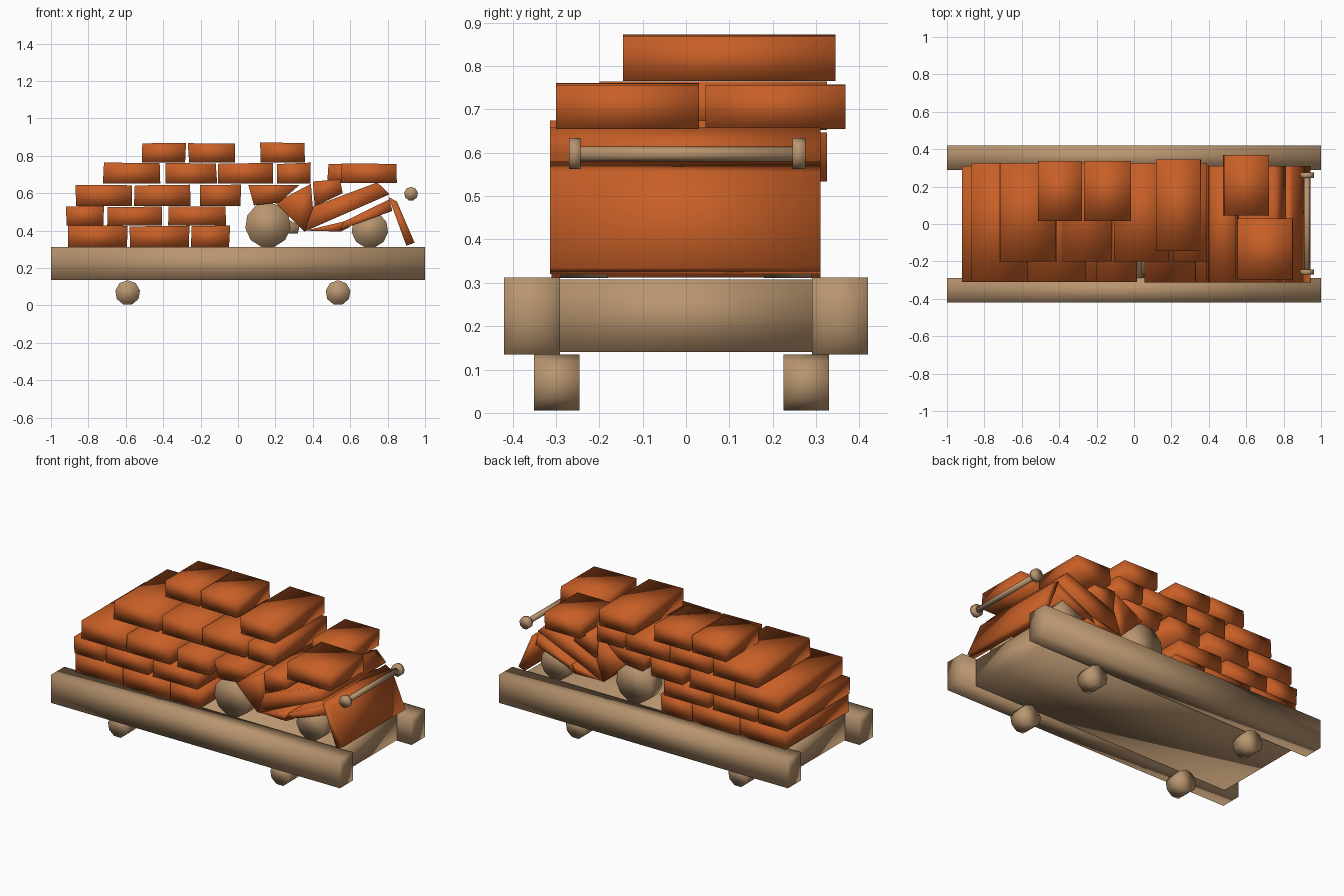
import bpy, bmesh, math, random
from mathutils import Matrix, Vector

random.seed(4)
if "Cube" in bpy.data.objects:
    bpy.data.objects.remove(bpy.data.objects["Cube"], do_unlink=True)


def material(name, rgb):
    m = bpy.data.materials.new(name)
    m.use_nodes = True
    m.diffuse_color = (*rgb, 1)
    m.node_tree.nodes["Principled BSDF"].inputs["Base Color"].default_value = (*rgb, 1)
    return m


BRICK = material("brick orange", (0.58, 0.115, 0.02))
WOOD = material("tan wood", (0.48, 0.30, 0.16))


def finish(name, bm, mat):
    bmesh.ops.recalc_face_normals(bm, faces=bm.faces[:])
    mesh = bpy.data.meshes.new(name)
    bm.to_mesh(mesh)
    bm.free()
    mesh.materials.append(mat)
    for p in mesh.polygons:
        p.use_smooth = True
    ob = bpy.data.objects.new(name, mesh)
    bpy.context.collection.objects.link(ob)
    return ob


def prism(name, profile, y0, y1, mat):
    """Extrude an x-z profile along y."""
    bm = bmesh.new()
    face = bm.faces.new([bm.verts.new((x, y0, z)) for x, z in profile])
    new = bmesh.ops.extrude_face_region(bm, geom=[face])["geom"]
    moved = [v for v in new if isinstance(v, bmesh.types.BMVert)]
    bmesh.ops.translate(bm, verts=moved, vec=(0, y1 - y0, 0))
    return finish(name, bm, mat)


def box(name, x0, x1, y0, y1, z0, z1, mat, wobble=0.0):
    def w():
        return random.uniform(-wobble, wobble)
    pts = [(x0 + w(), z0), (x1 + w(), z0), (x1 + w(), z1 + w()), (x0 + w(), z1 + w())]
    return prism(name, pts, y0, y1, mat)


def disc(name, x, y0, y1, z, radius, sides):
    """Cylinder lying along y."""
    bm = bmesh.new()
    bmesh.ops.create_cone(bm, cap_ends=True, segments=sides, radius1=radius,
                          radius2=radius, depth=y1 - y0)
    place = Matrix.Translation(Vector((x, (y0 + y1) / 2, z)))
    bm.transform(place @ Matrix.Rotation(math.pi / 2, 4, 'X'))
    return finish(name, bm, WOOD)


# Flat bed between two side rails
box("bed", -0.9, 0.9, -0.29, 0.29, 0.14, 0.308, WOOD)
for side, s in (("right", -1), ("left", 1)):
    ys = sorted((s * 0.29, s * 0.42))
    rail = box(side + "_rail", -1, 1, *ys, 0.135, 0.312, WOOD)
    # Shallow hollow in each rail end
    bm = bmesh.new()
    bm.from_mesh(rail.data)
    ends = [f for f in bm.faces if abs(f.normal.x) > 0.9]
    for v in bmesh.ops.poke(bm, faces=ends)["verts"]:
        v.co.x *= 0.985
    bm.to_mesh(rail.data)
    bm.free()

# Small cart wheels
for end, x in (("rear", -0.59), ("front", 0.535)):
    disc(end + "_right_cart_wheel", x, -0.35, -0.245, 0.068, 0.067, 9)
    disc(end + "_left_cart_wheel", x, 0.225, 0.33, 0.068, 0.067, 9)

# Stacked bricks: each course has a height range, depth range and x spans
courses = [
    (0.312, 0.425, -0.31, 0.31, [(-0.91, -0.59), (-0.58, -0.26), (-0.25, -0.045)]),
    (0.427, 0.53, -0.31, 0.31, [(-0.92, -0.72), (-0.70, -0.405), (-0.37, -0.065)]),
    (0.533, 0.645, -0.31, 0.325, [(-0.87, -0.565), (-0.555, -0.255), (-0.20, 0.015)]),
    (0.652, 0.76, -0.20, 0.325, [(-0.72, -0.415), (-0.39, -0.115), (-0.105, 0.185),
                                 (0.21, 0.39)]),
    (0.765, 0.87, 0.015, 0.337, [(-0.51, -0.28), (-0.265, -0.015)]),
    (0.765, 0.868, -0.145, 0.345, [(0.12, 0.36)]),
    (0.655, 0.757, 0.045, 0.368, [(0.48, 0.72)]),
    (0.655, 0.757, -0.30, 0.03, [(0.555, 0.85)]),
]
for c, (z0, z1, y0, y1, spans) in enumerate(courses):
    for i, (x0, x1) in enumerate(spans):
        box(f"brick_{c}_{i}", x0, x1, y0, y1, z0, z1, BRICK, 0.004)

# Leaning slabs that form the front body
slabs = {
    "upper_tilted_brick": [(0.055, 0.645), (0.33, 0.645), (0.22, 0.55), (0.085, 0.535)],
    "windscreen_slab": [(0.20, 0.55), (0.39, 0.65), (0.40, 0.52), (0.355, 0.395), (0.30, 0.45)],
    "bonnet_slab": [(0.39, 0.525), (0.745, 0.658), (0.81, 0.594), (0.355, 0.395)],
    "seat_brick": [(0.40, 0.663), (0.545, 0.674), (0.56, 0.60), (0.41, 0.53)],
    "fender_slab": [(0.57, 0.45), (0.81, 0.568), (0.825, 0.505), (0.545, 0.405)],
    "nose_slab": [(0.805, 0.58), (0.85, 0.555), (0.944, 0.335), (0.90, 0.32)],
    "floor_slab": [(0.36, 0.40), (0.57, 0.45), (0.60, 0.42), (0.55, 0.395)],
}
for name, profile in slabs.items():
    prism(name, profile, -0.313, 0.31, BRICK)

# Big body wheels and a stub behind the rear one
for side, y0, y1 in (("right", -0.29, -0.18), ("left", 0.18, 0.29)):
    disc(side + "_rear_wheel", 0.16, y0, y1, 0.43, 0.122, 11)
    disc(side + "_front_wheel", 0.705, y0, y1, 0.405, 0.098, 11)
prism("axle_stub", [(0.16, 0.38), (0.32, 0.385), (0.33, 0.43), (0.20, 0.49)], -0.1, 0.1, WOOD)

# Front bar with end knobs
disc("front_bar", 0.925, -0.25, 0.25, 0.597, 0.017, 8)
disc("right_bar_knob", 0.925, -0.27, -0.243, 0.597, 0.037, 9)
disc("left_bar_knob", 0.925, 0.245, 0.275, 0.597, 0.037, 9)
